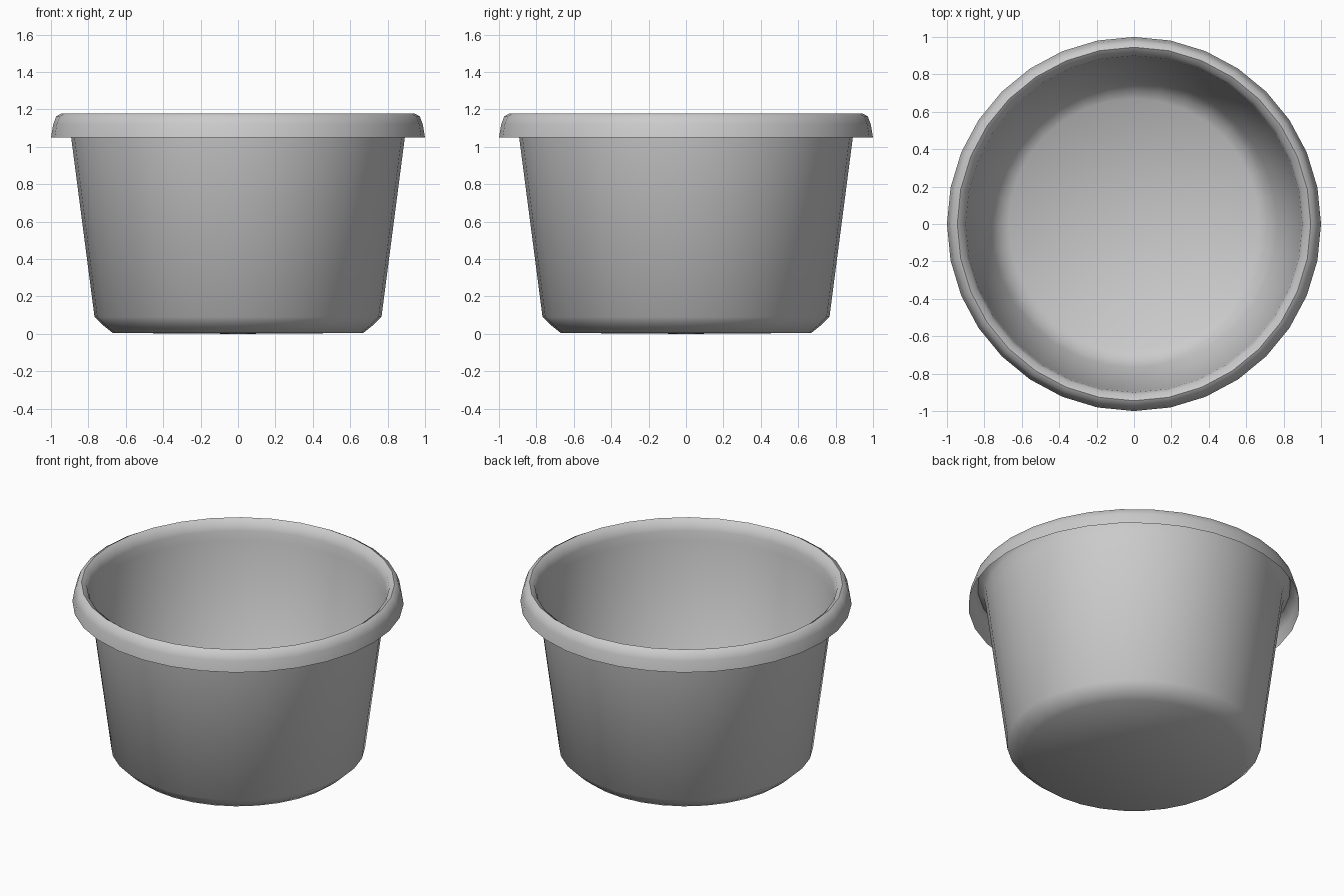
import bpy, bmesh, math

if "Cube" in bpy.data.objects:
    bpy.data.objects.remove(bpy.data.objects["Cube"])

SIDES = 32


def lathe(name, profile):
    """Revolve (radius, z) points around z; a zero radius closes with a pole."""
    bm = bmesh.new()
    rings = []
    for r, z in profile:
        if r == 0:
            rings.append([bm.verts.new((0, 0, z))] * SIDES)
        else:
            rings.append([bm.verts.new((r * math.cos(2 * math.pi * i / SIDES),
                                        r * math.sin(2 * math.pi * i / SIDES), z))
                          for i in range(SIDES)])
    for a, b in zip(rings, rings[1:]):
        for i in range(SIDES):
            j = (i + 1) % SIDES
            corners = list(dict.fromkeys((a[i], a[j], b[j], b[i])))
            bm.faces.new(corners)
    bmesh.ops.recalc_face_normals(bm, faces=bm.faces)
    # The outside of the shell faces outwards, so the floor faces down
    floor = min(bm.faces, key=lambda f: f.calc_center_median().z)
    if floor.normal.z > 0:
        bmesh.ops.reverse_faces(bm, faces=bm.faces)
    mesh = bpy.data.meshes.new(name)
    bm.to_mesh(mesh)
    bm.free()
    obj = bpy.data.objects.new(name, mesh)
    bpy.context.collection.objects.link(obj)
    bpy.context.view_layer.objects.active = obj
    obj.select_set(True)
    bpy.ops.object.shade_smooth_by_angle(angle=math.radians(60))
    obj.select_set(False)
    return obj


# Thin tub: floor, chamfered foot, tapered wall and rolled-over open lip
lathe("tub", [
    (0, 0), (0.67, 0.005), (0.72, 0.045), (0.767, 0.09),
    (0.892, 1.05), (0.90, 1.11), (0.913, 1.155), (0.945, 1.178),
    (0.972, 1.163), (0.988, 1.12), (1.0, 1.05),
])
